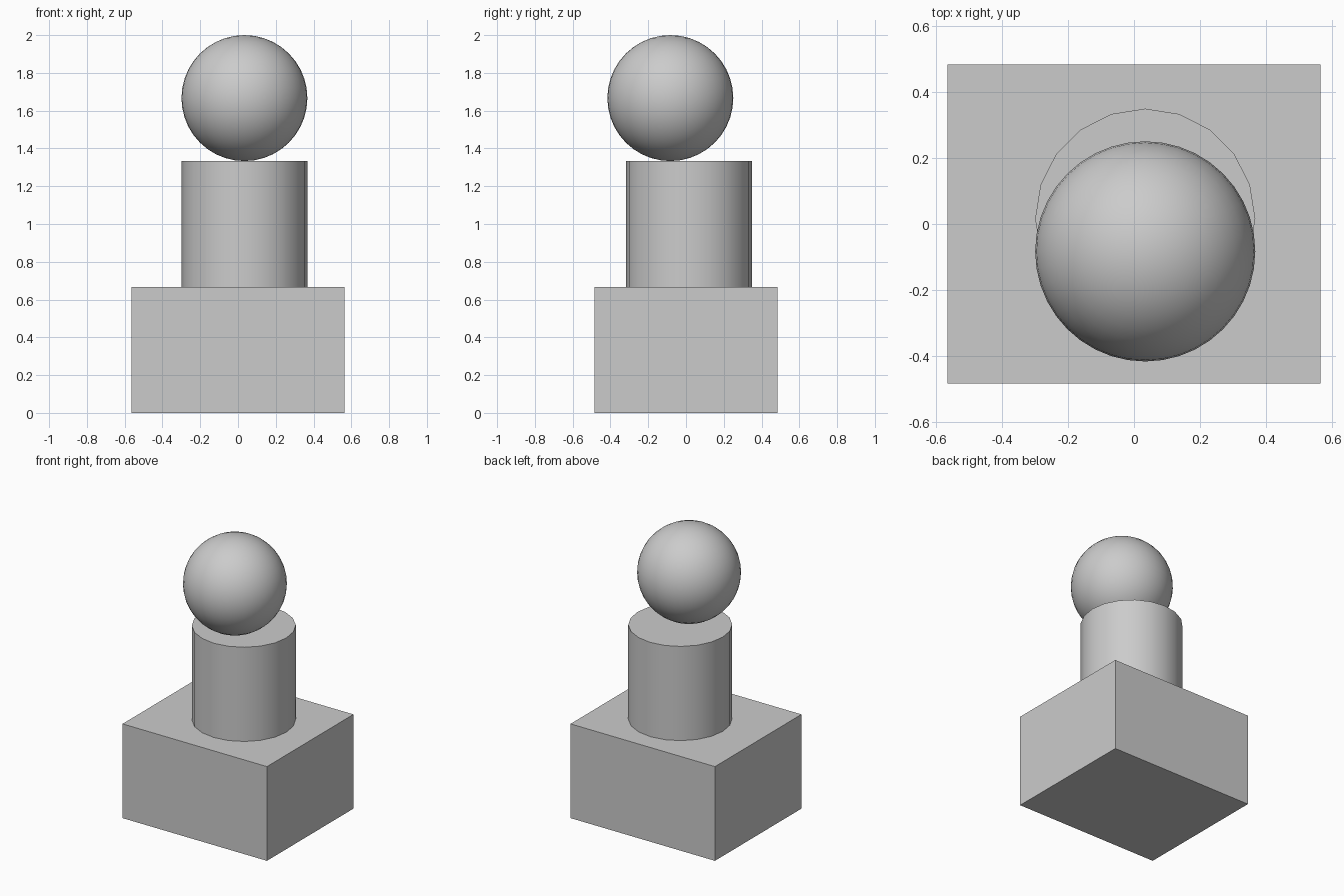
import bpy

default = bpy.data.objects.get("Cube")
if default:
    bpy.data.objects.remove(default, do_unlink=True)

# One plain grey for every part
grey = bpy.data.materials.new("plain grey")
grey.use_nodes = True
colour = (0.6, 0.6, 0.6, 1)
grey.diffuse_color = colour
grey.node_tree.nodes["Principled BSDF"].inputs["Base Color"].default_value = colour

THIRD = 2 / 3          # each part takes a third of the height
RADIUS = THIRD / 2


def finish(name, smooth=True):
    """Name the active object, colour it and set its shading."""
    obj = bpy.context.object
    obj.name = name
    obj.data.materials.append(grey)
    if smooth:
        bpy.ops.object.shade_smooth_by_angle()
    return obj


# Base block
bpy.ops.mesh.primitive_cube_add(size=1, location=(0, 0, THIRD / 2))
base = finish("base_block", smooth=False)
base.scale = (1.13, 0.967, THIRD)

# Column standing on the block, slightly off centre
bpy.ops.mesh.primitive_cylinder_add(
    vertices=20, radius=RADIUS, depth=THIRD, location=(0.034, 0.016, THIRD * 1.5))
finish("column")

# Ball resting on the column, shifted to the front
bpy.ops.mesh.primitive_uv_sphere_add(
    segments=40, ring_count=20, radius=RADIUS, location=(0.034, -0.083, THIRD * 2.5))
finish("ball")
